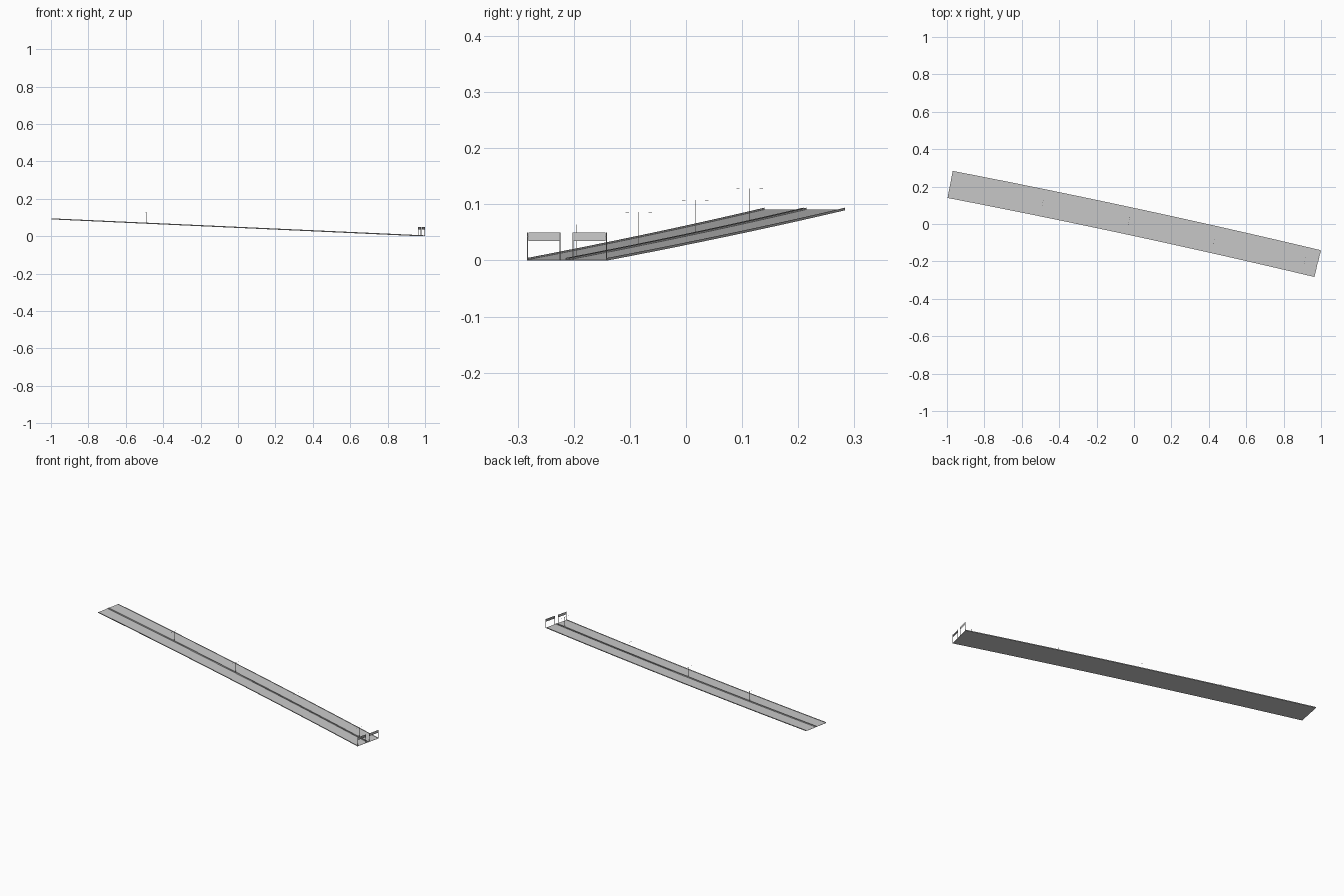
import bpy, bmesh, math
from mathutils import Vector

if "Cube" in bpy.data.objects:
    bpy.data.objects.remove(bpy.data.objects["Cube"])

GREY = bpy.data.materials.new("concrete grey")
GREY.diffuse_color = (0.59, 0.59, 0.59, 1)
GREY.use_nodes = True
GREY.node_tree.nodes["Principled BSDF"].inputs["Base Color"].default_value = GREY.diffuse_color
HALF = 0.0735


def frame(t):
    """Centre point and sideways direction of the road, t from 0 (high end) to 1."""
    p = Vector((-0.983 + 1.964 * t, 0.2115 - 0.423 * t + 0.044 * t * (1 - t), 0.0905 - 0.0895 * t))
    d = Vector((1.964, -0.423 + 0.044 * (1 - 2 * t), 0)).normalized()
    return p, Vector((-d.y, d.x, 0))


def finish(name, bm):
    bmesh.ops.recalc_face_normals(bm, faces=bm.faces)
    me = bpy.data.meshes.new(name)
    bm.to_mesh(me)
    bm.free()
    me.materials.append(GREY)
    ob = bpy.data.objects.new(name, me)
    bpy.context.collection.objects.link(ob)


def sweep(name, profile, steps=40):
    """Sweep a closed (sideways, up) profile along the road."""
    bm = bmesh.new()
    rings = []
    for i in range(steps + 1):
        p, s = frame(i / steps)
        rings.append([bm.verts.new(p + s * a + Vector((0, 0, b))) for a, b in profile])
    n = len(profile)
    for r0, r1 in zip(rings, rings[1:]):
        for k in range(n):
            bm.faces.new((r0[k], r0[(k + 1) % n], r1[(k + 1) % n], r1[k]))
    bm.faces.new(rings[0])
    bm.faces.new(rings[-1])
    finish(name, bm)


def rect(a0, a1, b0, b1):
    return [(a0, b0), (a1, b0), (a1, b1), (a0, b1)]


def box(bm, t, along, side, up):
    """Box in road coordinates: along, sideways and up ranges from the point at t."""
    p, s = frame(t)
    d = Vector((s.y, -s.x, 0))
    v = [bm.verts.new(p + d * a + s * b + Vector((0, 0, c))) for a in along for b in side for c in up]
    for f in ((0, 1, 3, 2), (4, 6, 7, 5), (0, 4, 5, 1), (2, 3, 7, 6), (0, 2, 6, 4), (1, 5, 7, 3)):
        bm.faces.new([v[i] for i in f])


# Road deck, edge barriers and the two median rails
sweep("road_deck", rect(-HALF, HALF, -0.001, 0.0))
for side, label in ((-1, "front"), (1, "back")):
    e = sorted((side * HALF, side * (HALF - 0.0006)))
    sweep(label + "_edge_barrier", rect(e[0], e[1], -0.001, 0.0035))
    m = sorted((side * 0.0025, side * 0.0031))
    sweep(label + "_median_rail", rect(m[0], m[1], 0.0, 0.0035))

# Twin-arm street lamps along the median
for i, t in enumerate((0.252, 0.487, 0.720, 0.966)):
    bm = bmesh.new()
    box(bm, t, (-0.0004, 0.0004), (-0.0004, 0.0004), (0, 0.0605))
    for s in (-1, 1):
        box(bm, t, (-0.0002, 0.0002), sorted((0, s * 0.018)), (0.0600, 0.0603))
        box(bm, t, (-0.0006, 0.0006), sorted((s * 0.018, s * 0.024)), (0.0598, 0.0605))
    finish("street_lamp_%d" % (i + 1), bm)

# Sign gantries over each carriageway, panels facing opposite ways
for label, lo, hi, face in (("front", -0.0725, -0.0135, -1), ("back", 0.0105, 0.0715, 1)):
    bm = bmesh.new()
    for b in (lo, hi):
        box(bm, 1.0, (-0.0009, 0.0009), (b - 0.0007, b + 0.0007), (-0.001, 0.049))
    box(bm, 1.0, (-0.0007, 0.0007), (lo, hi), (0.0405, 0.0419))
    finish(label + "_gantry_frame", bm)
    bm = bmesh.new()
    box(bm, 1.0, sorted((face * 0.0010, face * 0.0018)), (lo + 0.001, hi - 0.001), (0.034, 0.049))
    finish(label + "_sign_panel", bm)
